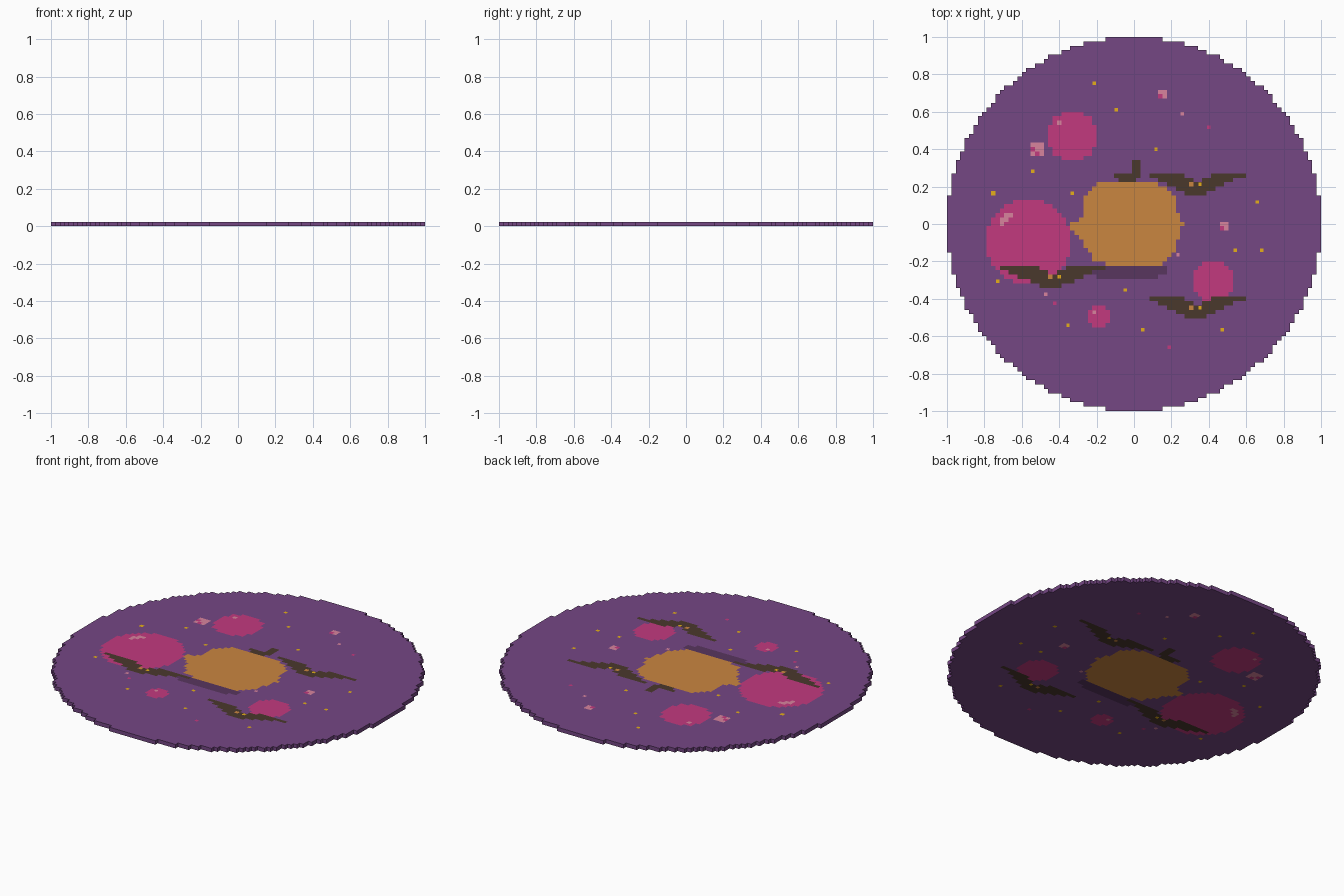
import bpy, bmesh

if "Cube" in bpy.data.objects:
    bpy.data.objects.remove(bpy.data.objects["Cube"])

N = 42                # cells each side of the centre cell
P = 2 / 85            # cell size, also the thickness


def srgb(r, g, b):
    f = lambda c: c / 12.92 if c <= 0.04045 else ((c + 0.055) / 1.055) ** 2.4
    return (f(r / 255), f(g / 255), f(b / 255), 1)


def material(name, rgb):
    m = bpy.data.materials.new(name)
    m.diffuse_color = srgb(*rgb)
    m.use_nodes = True
    m.node_tree.nodes["Principled BSDF"].inputs["Base Color"].default_value = m.diffuse_color
    return m


MATS = {
    "purple": material("purple", (117, 71, 132)),
    "magenta": material("magenta", (194, 58, 127)),
    "orange": material("orange", (202, 134, 64)),
    "brown": material("dark brown", (74, 56, 44)),
    "shadow": material("shadow purple", (88, 54, 95)),
    "pink": material("light pink", (216, 132, 158)),
    "yellow": material("yellow", (230, 175, 25)),
}

cells = {}            # (column, row) -> (part, colour)
dots = {}             # (column, row) -> colour of a small inset square


def span(part, colour, y, x0, x1):
    for x in range(x0, x1 + 1):
        cells[x, y] = (part, colour)


def circle(part, colour, cx, cy, r):
    for x in range(-N, N + 1):
        for y in range(-N, N + 1):
            if (x - cx) ** 2 + (y - cy) ** 2 <= r * r:
                cells[x, y] = (part, colour)


def bat(part, cx, top, e=0):
    # spread wings, narrowing down to the body
    rows = [[(-11 - e, -4), (3, 10 + e)], [(-9 - e, -2), (1, 7 + e)],
            [(-7 - e, 5 + e)], [(-5, 3 + e)], [(-3, 1)]]
    for i, row in enumerate(rows):
        for a, b in row:
            span(part, "brown", top - i, cx + a, cx + b)


# round base
circle("disc", "purple", 0, 0, 42.5)

# magenta spots
for c in [(-24, -4, 9.5), (-14, 20, 5.8), (18, -13, 4.6), (-8, -21, 2.5)]:
    circle("spots", "magenta", *c)

# light pink glints on the spots and small pink gems
for x, y in [(-30, 0), (-30, 1), (-29, 1), (-29, 2), (-28, 2)]:
    span("glints", "pink", y, x, x)
for x, y, n in [(-23, 16, 3), (6, 29, 2), (20, -1, 2)]:
    for j in range(n):
        span("gems", "pink", y + j, x, x + n - 1)
for x, y in [(-23, 17), (-22, 16), (6, 29), (20, -1)]:
    span("gems", "magenta", y, x, x)

# pumpkin shadow
span("pumpkin_shadow", "shadow", -10, -9, 7)
span("pumpkin_shadow", "shadow", -11, -9, 7)
span("pumpkin_shadow", "shadow", -12, -8, 5)

# pumpkin, row by row from the top
left = [8, 9, 10, 11, 11, 11, 11, 11, 12, 14, 14, 13, 12, 11, 11, 10, 9, 9, 6]
right = [5, 7, 8, 9, 9, 9, 9, 10, 10, 11, 10, 10, 10, 9, 9, 9, 8, 7, 6]
for i, (a, b) in enumerate(zip(left, right)):
    span("pumpkin", "orange", 9 - i, -a, b)

# pumpkin stem
span("stem", "brown", 10, -3, 0)
span("stem", "brown", 11, -4, 1)
for y in (12, 13, 14):
    span("stem", "brown", y, 0, 1)

# bats with eyes
for part, cx, top, e, eye in [("bat_upper_right", 15, 11, 0, -2),
                              ("bat_lower_right", 15, -17, 0, -2),
                              ("bat_left", -18, -10, 1, -1)]:
    bat(part, cx, top, e)
    dots[cx + eye, top - 2] = "orange"
    dots[cx + eye + 2, top - 2] = "yellow"

# scattered sparkles
for x, y in [(-9, 32), (-4, 26), (5, 17), (-23, 12), (-32, 7), (-14, 7), (28, 5),
             (23, -6), (29, -6), (-31, -13), (-2, -15), (-15, -23), (2, -24), (20, -24)]:
    dots[x, y] = "yellow"
for x, y in [(11, 25), (10, -7), (-20, -16), (-9, -20), (-17, 23)]:
    dots[x, y] = "pink"
for x, y in [(17, 22), (8, -28), (-18, -18)]:
    dots[x, y] = "magenta"


def build(part):
    names = list(MATS)
    mesh = bpy.data.meshes.new(part)
    for n in names:
        mesh.materials.append(MATS[n])
    bm = bmesh.new()
    verts = {}

    def v(x, y, z):
        if (x, y, z) not in verts:
            verts[x, y, z] = bm.verts.new(((x - 0.5) * P, (y - 0.5) * P, z * P))
        return verts[x, y, z]

    inset = []
    for (x, y), (name, colour) in cells.items():
        if name != part:
            continue
        ring = [(x, y), (x + 1, y), (x + 1, y + 1), (x, y + 1)]
        faces = [bm.faces.new([v(*p, 1) for p in ring]),
                 bm.faces.new([v(*p, 0) for p in reversed(ring)])]
        if (x, y) in dots:
            inset += [(f, dots[x, y]) for f in faces]
        # side walls only along the rim
        for i, (dx, dy) in enumerate([(0, -1), (1, 0), (0, 1), (-1, 0)]):
            if (x + dx, y + dy) not in cells:
                a, b = ring[i], ring[(i + 1) % 4]
                faces.append(bm.faces.new([v(*a, 0), v(*b, 0), v(*b, 1), v(*a, 1)]))
        for f in faces:
            f.material_index = names.index(colour)
    for f, colour in inset:
        bmesh.ops.inset_individual(bm, faces=[f], thickness=P * 0.15)
        f.material_index = names.index(colour)
    bm.to_mesh(mesh)
    bm.free()
    bpy.context.collection.objects.link(bpy.data.objects.new(part, mesh))


for part in sorted({c[0] for c in cells.values()}):
    build(part)
